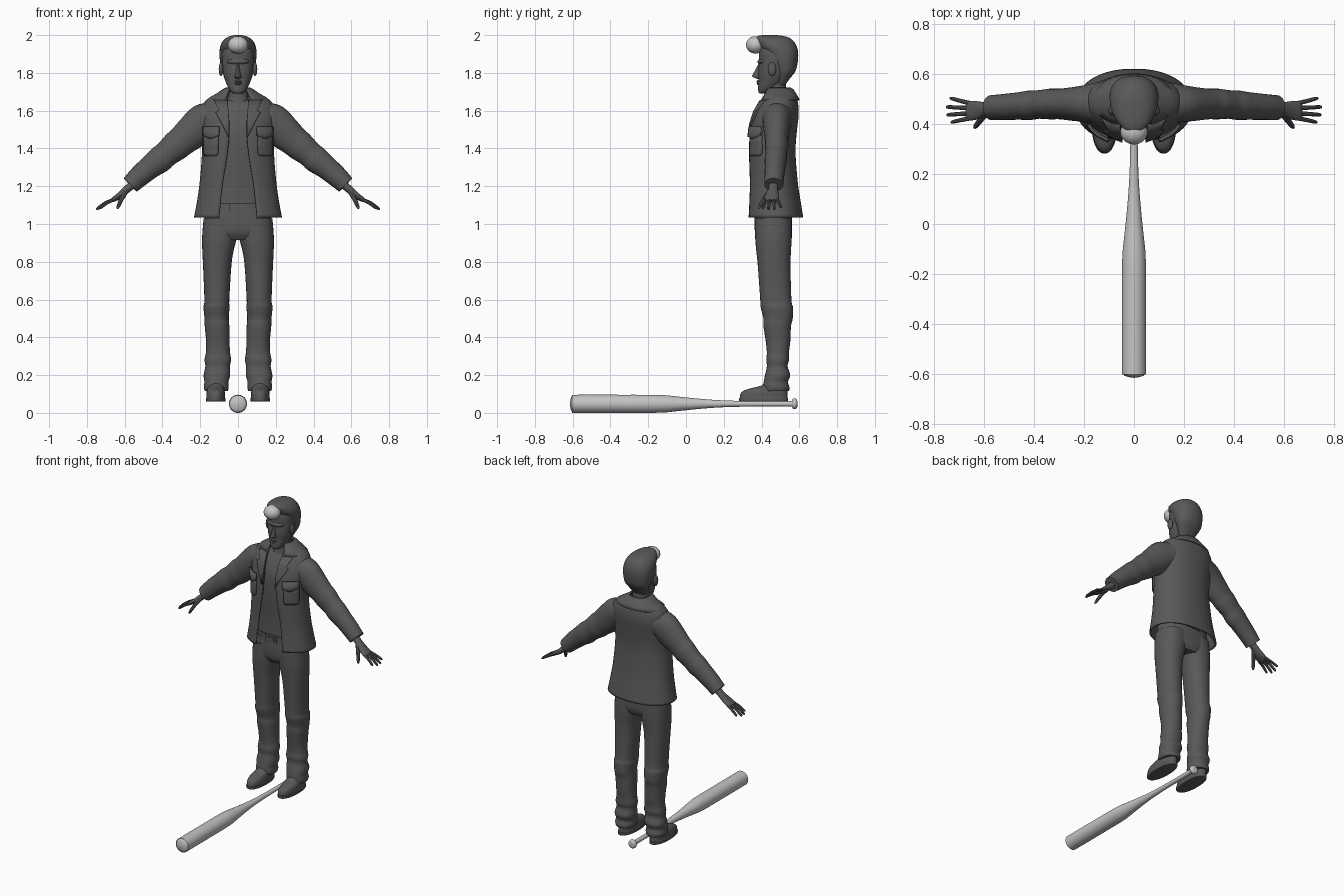
import bpy, bmesh, math
from mathutils import Vector


def material(name, v):
    m = bpy.data.materials.new(name)
    m.diffuse_color = (v, v, v, 1)
    return m


GREY = material("charcoal grey", 0.10)
BLACK = material("hair black", 0.004)
PALE = material("pale grey", 0.55)


def smooth_rows(rows, k=4):
    """Catmull-Rom interpolation of a short table of sections."""
    out = []
    for i in range(len(rows) - 1):
        p0, p1, p2, p3 = (rows[max(0, min(len(rows) - 1, i + j))] for j in (-1, 0, 1, 2))
        for s in range(k):
            t = s / k
            out.append(tuple(0.5 * (2 * b + (c - a) * t + (2 * a - 5 * b + 4 * c - d) * t * t
                                    + (3 * b - a - 3 * c + d) * t ** 3)
                             for a, b, c, d in zip(p0, p1, p2, p3)))
    return out + [tuple(rows[-1])]


def skin(name, rings, mat, closed=True, cap=True, thick=0, angle=40):
    """Join rings of points into a surface."""
    bm = bmesh.new()
    vs = [[bm.verts.new(p) for p in r] for r in rings]
    n = len(vs[0])
    for a, b in zip(vs, vs[1:]):
        for i in range(n if closed else n - 1):
            j = (i + 1) % n
            bm.faces.new((a[i], a[j], b[j], b[i]))
    if closed and cap:
        bm.faces.new(vs[0])
        bm.faces.new(vs[-1])
    bmesh.ops.recalc_face_normals(bm, faces=bm.faces)
    me = bpy.data.meshes.new(name)
    bm.to_mesh(me)
    bm.free()
    me.materials.append(mat)
    me.shade_smooth()
    me.set_sharp_from_angle(angle=math.radians(angle))
    ob = bpy.data.objects.new(name, me)
    bpy.context.collection.objects.link(ob)
    if thick:
        mod = ob.modifiers.new("thickness", "SOLIDIFY")
        mod.thickness, mod.offset = thick, 0
    return ob


def spow(v, p):
    return math.copysign(abs(v) ** p, v)


def section(z, cx, rx, yf, yb, gap=0, e=2.2, n=32):
    """Flat rounded outline from yf to yb, optionally open at the front."""
    a0 = math.asin(min(1, (gap / rx) ** (e / 2))) if gap else 0
    cy, ry = (yf + yb) / 2, (yb - yf) / 2
    pts = []
    for i in range(n):
        a = a0 + (2 * math.pi - 2 * a0) * i / ((n - 1) if gap else n)
        pts.append((cx + rx * spow(math.sin(a), 2 / e), cy - ry * spow(math.cos(a), 2 / e), z))
    return pts


def body(name, rows, mat=GREY, k=4, **kw):
    """Closed upright shape from rows of z, cx, rx, front y, back y."""
    return skin(name, [section(*r, **kw) for r in smooth_rows(rows, k)], mat)


def tube(name, rows, mat=GREY, n=16, k=3):
    """Tube along a path: rows of x, y, z, radius across y, radius across the path."""
    rows = smooth_rows(rows, k)
    rings = []
    for i, r in enumerate(rows):
        t = (Vector(rows[min(i + 1, len(rows) - 1)][:3]) - Vector(rows[max(i - 1, 0)][:3])).normalized()
        v = t.cross(Vector((0, 1, 0))).normalized()
        u = v.cross(t)
        rings.append([Vector(r[:3]) + u * r[3] * math.cos(a) + v * r[4] * math.sin(a)
                      for a in (2 * math.pi * j / n for j in range(n))])
    return skin(name, rings, mat)


def ball(name, c, r, mat):
    rows = []
    for i in range(17):
        a = math.pi * (i + 0.05) / 16.1
        s = math.sin(a)
        rows.append((c[2] - r[2] * math.cos(a), c[0], r[0] * s, c[1] - r[1] * s, c[1] + r[1] * s))
    return skin(name, [section(*q, e=2) for q in rows], mat)


# Jacket: z, half width, front y, back y, half opening
JACKET = smooth_rows([
    (1.035, .228, .325, .616, .10), (1.12, .212, .33, .602, .092), (1.22, .198, .335, .587, .08),
    (1.38, .186, .335, .575, .055), (1.50, .192, .342, .583, .045), (1.58, .195, .362, .592, .05),
    (1.645, .172, .395, .587, .055), (1.685, .115, .425, .57, .05), (1.71, .066, .44, .55, .04)])
skin("jacket", [section(z, 0, rx, yf, yb, g, n=48) for z, rx, yf, yb, g in JACKET],
     GREY, closed=False, thick=.01)
COLLAR = [(1.718, .062, .43, .552, .04), (1.71, .078, .42, .566, .045), (1.675, .13, .405, .588, .06),
          (1.655, .158, .392, .598, .07)]
skin("collar", [section(z, 0, rx, yf, yb, g, n=40) for z, rx, yf, yb, g in COLLAR],
     GREY, closed=False, thick=.009)


def jacket_front(x, z):
    r0, r1 = next(((a, b) for a, b in zip(JACKET, JACKET[1:]) if b[0] >= z), JACKET[-2:])
    t = (z - r0[0]) / (r1[0] - r0[0])
    rx, yf, yb = (r0[i] + (r1[i] - r0[i]) * t for i in (1, 2, 3))
    q = max(0, 1 - min(1, abs(x) / rx) ** 2.2) ** (1 / 2.2)
    return (yf + yb) / 2 - (yb - yf) / 2 * q


def patch(name, rows, off, thick, s):
    """Plate lying on the jacket front: rows of z, inner x, outer x."""
    rings = []
    for z, a, b in rows:
        xs = [a + (b - a) * i / 8 for i in range(9)]
        rings.append([(s * x, jacket_front(x, z) - off, z) for x in xs])
    skin(name, rings, GREY, closed=False, thick=thick)


# Shirt, neck, belt
body("shirt", [(1.04, 0, .165, .372, .56), (1.2, 0, .165, .372, .56), (1.38, 0, .16, .362, .555),
               (1.5, 0, .165, .365, .56), (1.58, 0, .15, .388, .565), (1.64, 0, .11, .42, .55),
               (1.66, 0, .06, .44, .53)])
body("neck", [(1.58, 0, .07, .405, .55), (1.66, 0, .058, .425, .54), (1.72, 0, .054, .425, .53),
              (1.78, 0, .056, .42, .53)])
body("belt", [(1.066, 0, .17, .363, .565), (1.108, 0, .17, .363, .565)], k=1)
for w, h, y in ((.04, .025, .358), (.026, .013, .353)):
    skin("buckle", [[(sx * w - .005, yy, 1.087 + sz * h) for sx, sz in ((-1, -1), (1, -1), (1, 1), (-1, 1))]
                    for yy in (y, y + .012)], GREY)

# Trousers
body("trouser_hips", [(.915, 0, .10, .39, .545), (.95, 0, .165, .368, .56), (1.0, 0, .178, .362, .562),
                      (1.08, 0, .172, .365, .562)], e=2.5)
LEG = [(1.03, .092, .09, .364, .56), (.93, .098, .092, .366, .56), (.86, .106, .083, .372, .556),
       (.78, .11, .075, .38, .553), (.6, .112, .066, .393, .558), (.56, .114, .069, .395, .566),
       (.5, .113, .064, .41, .565), (.46, .111, .065, .41, .556), (.38, .107, .062, .422, .552),
       (.32, .106, .064, .428, .545), (.28, .107, .07, .425, .545), (.245, .108, .065, .428, .538),
       (.2, .112, .07, .418, .552), (.165, .114, .064, .412, .54), (.135, .115, .066, .408, .548),
       (.115, .115, .06, .41, .545)]
SHOE = [(.06, .118, .048, .288, .536), (.063, .118, .052, .282, .54), (.078, .118, .052, .281, .54),
        (.08, .118, .05, .285, .537), (.10, .118, .05, .288, .537), (.118, .118, .047, .305, .537),
        (.132, .117, .044, .35, .536), (.145, .116, .043, .40, .535), (.18, .115, .042, .43, .53)]
ARM = [(.13, .485, 1.565, .085, .085), (.18, .482, 1.538, .076, .10), (.24, .48, 1.488, .068, .092),
       (.30, .48, 1.437, .061, .08), (.33, .48, 1.412, .062, .079), (.38, .478, 1.37, .057, .069),
       (.415, .475, 1.34, .059, .071), (.46, .472, 1.305, .055, .063), (.52, .468, 1.255, .052, .057),
       (.57, .465, 1.207, .05, .05)]
PALM = [(.54, .464, 1.225, .026, .022), (.59, .461, 1.182, .026, .02), (.63, .455, 1.148, .037, .017),
        (.662, .452, 1.128, .038, .012), (.67, .452, 1.122, .03, .006)]
FINGERS = [(.482, .736, .502, 1.088), (.463, .75, .468, 1.078), (.443, .748, .437, 1.077),
           (.424, .732, .408, 1.083)]

for s, side in ((1, "left"), (-1, "right")):
    def m(rows):
        return [(s * r[0],) + r[1:] for r in rows]
    body(side + "_trouser_leg", [(z, s * c, rx, a, b) for z, c, rx, a, b in LEG])
    body(side + "_shoe", [(z, s * c, rx, a, b) for z, c, rx, a, b in SHOE], k=2)
    tube(side + "_sleeve", m(ARM), n=24)
    # Hand
    tube(side + "_palm", m(PALM))
    for y0, x1, y1, z1 in FINGERS:
        tube(side + "_finger", m([(.65, y0, 1.132, .009, .009), ((.65 + x1) / 2, (y0 + y1) / 2, 1.113, .0085, .0085),
                                  (x1 - .006, y1, z1 + .004, .007, .007), (x1, y1, z1, .002, .002)]), n=8)
    tube(side + "_thumb", m([(.592, .445, 1.175, .014, .014), (.615, .415, 1.135, .012, .012),
                             (.634, .39, 1.093, .009, .009), (.638, .386, 1.08, .003, .003)]), n=8)
    # Chest pocket, its pointed flap, lapel
    patch(side + "_pocket", [(1.36, .115, .172), (1.375, .105, .178), (1.43, .105, .178), (1.50, .105, .178)],
          .01, .016, s)
    patch(side + "_pocket_flap", [(1.452, .137, .147), (1.47, .10, .182), (1.515, .10, .182)], .022, .012, s)
    patch(side + "_lapel", [(1.46, .046, .05), (1.53, .047, .085), (1.59, .05, .118), (1.60, .051, .10),
                            (1.655, .055, .125)], .011, .009, s)
    ball(side + "_ear", (s * .09, .455, 1.82), (.012, .022, .036), GREY)

# Head
body("head", [(1.69, 0, .02, .392, .43), (1.70, 0, .036, .383, .45), (1.725, 0, .053, .382, .49),
              (1.76, 0, .068, .384, .525), (1.80, 0, .08, .382, .55), (1.86, 0, .086, .386, .565),
              (1.92, 0, .083, .388, .56), (1.965, 0, .06, .41, .53)])
body("nose", [(1.768, 0, .008, .378, .40), (1.776, 0, .017, .358, .41), (1.785, 0, .016, .35, .41),
              (1.81, 0, .011, .364, .41), (1.845, 0, .008, .382, .41)], n=12)
body("lips", [(1.735, 0, .01, .38, .42), (1.743, 0, .022, .374, .42), (1.749, 0, .024, .378, .42),
              (1.755, 0, .02, .373, .42), (1.762, 0, .01, .38, .42)], n=16, k=2)
body("brow", [(1.845, 0, .045, .386, .45), (1.858, 0, .062, .378, .45), (1.872, 0, .055, .385, .45)], n=24)

# Hair with a pale front quiff
body("hair", [(1.735, 0, .05, .475, .525), (1.77, 0, .068, .475, .55), (1.81, 0, .086, .468, .58),
              (1.86, 0, .095, .445, .592), (1.90, 0, .098, .425, .594), (1.935, 0, .095, .392, .588),
              (1.965, 0, .083, .375, .572), (1.987, 0, .06, .368, .545), (1.998, 0, .03, .39, .50),
              (2.0, 0, .008, .42, .46)])
ball("quiff", (0, .368, 1.948), (.054, .05, .046), PALE)

# Bat lying on the ground: y and radius, swept round its axis
BAT = [(-.615, .004), (-.61, .03), (-.60, .045), (-.58, .048), (-.35, .048), (-.14, .047), (-.04, .038),
       (.08, .026), (.2, .018), (.35, .0145), (.54, .0145), (.56, .017), (.567, .027), (.58, .028), (.588, .02),
       (.59, .004)]
skin("bat", [[(r * math.cos(a), y, .048 + r * math.sin(a)) for a in (2 * math.pi * i / 32 for i in range(32))]
             for y, r in smooth_rows(BAT, 3)], PALE)
